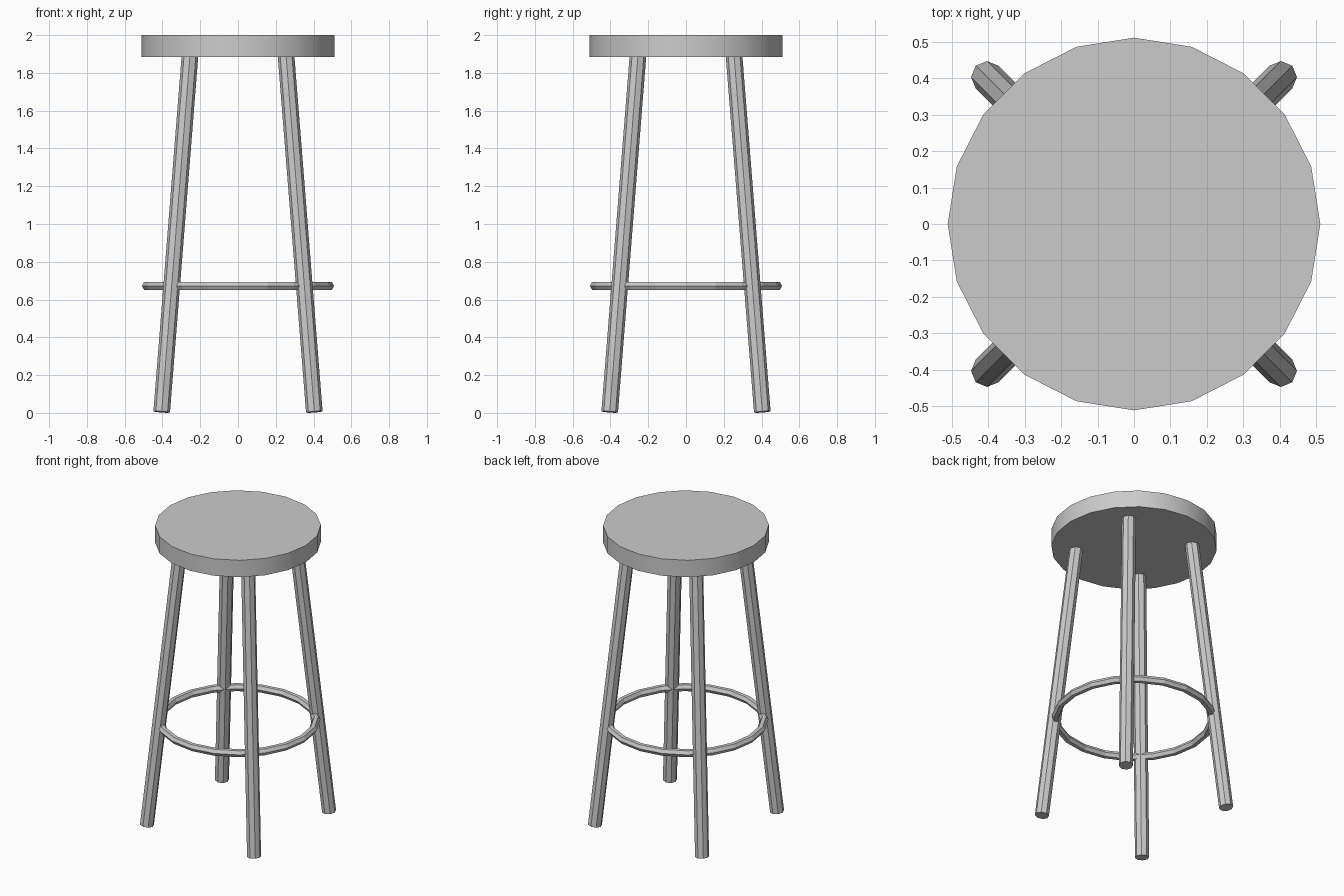
import bpy, math
from mathutils import Vector

if "Cube" in bpy.data.objects:
    bpy.data.objects.remove(bpy.data.objects["Cube"])


def smooth(obj, name):
    obj.name = name
    bpy.ops.object.shade_smooth_by_angle(angle=math.radians(30))


# Seat: thick 20-sided disc
bpy.ops.mesh.primitive_cylinder_add(vertices=20, radius=0.512, depth=0.115,
                                    location=(0, 0, 1.9425))
smooth(bpy.context.object, "seat")


# Legs: eight-sided rods splayed along the diagonals
def leg(name, sx, sy):
    foot = Vector((0.404 * sx, 0.404 * sy, 0.005))
    top = Vector((0.254 * sx, 0.254 * sy, 1.895))
    length = (top - foot).length
    bpy.ops.mesh.primitive_cylinder_add(vertices=8, radius=0.044, depth=length,
                                        location=(foot + top) / 2)
    obj = bpy.context.object
    tilt = math.atan2(0.15 * math.sqrt(2), 1.89)
    # Lean inward, then turn to the leg's corner
    obj.rotation_euler = (0, -tilt, math.atan2(sy, sx))
    obj.name = name


for side, sx in (("left", -1), ("right", 1)):
    for end, sy in (("front", -1), ("back", 1)):
        leg(f"{end}_{side}_leg", sx, sy)

# Foot ring: thin hexagonal-section hoop
bpy.ops.mesh.primitive_torus_add(major_segments=20, minor_segments=6,
                                 major_radius=0.484, minor_radius=0.025,
                                 location=(0, 0, 0.672))
bpy.context.object.name = "foot_ring"
